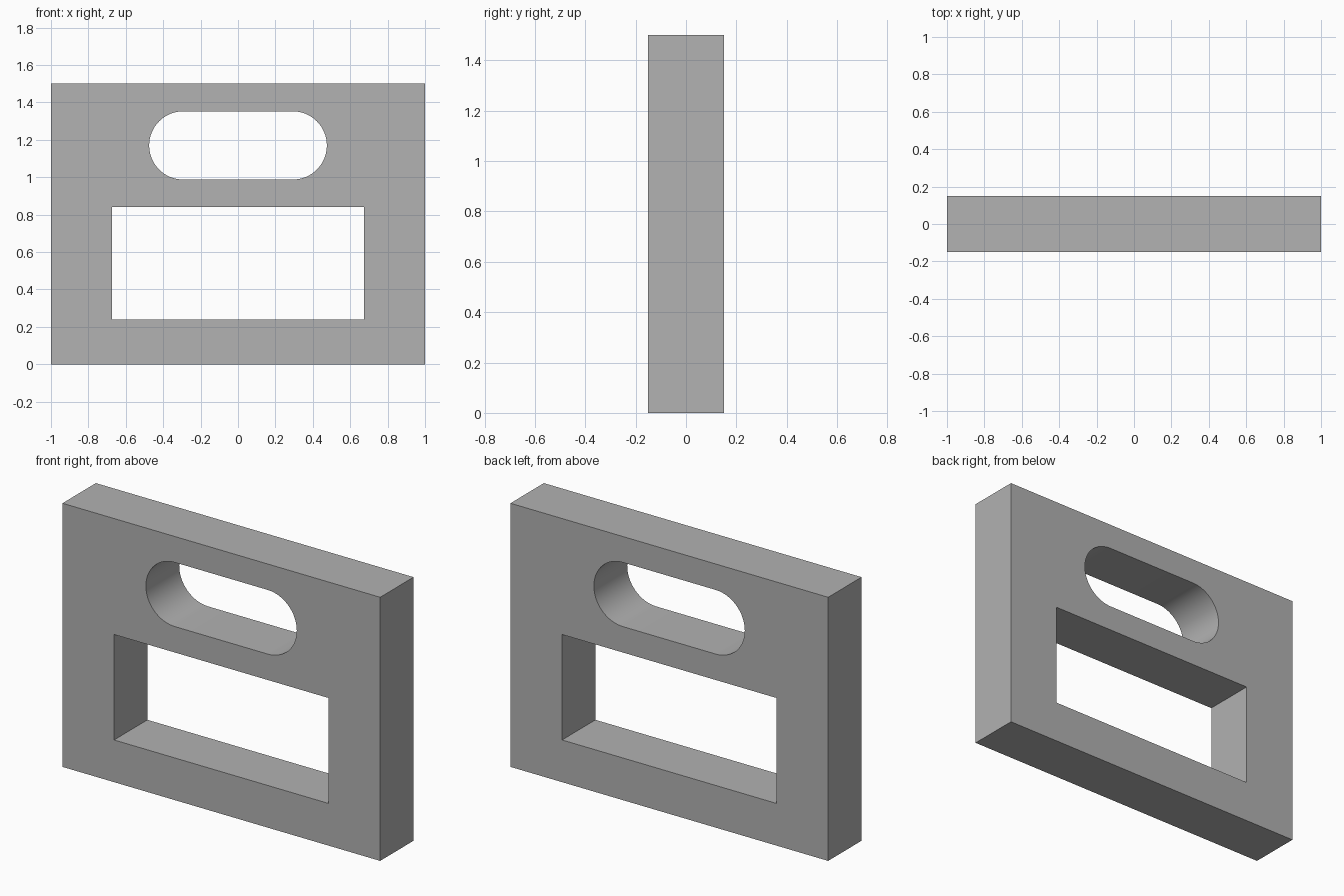
import bpy
import bmesh
import math
from mathutils import Matrix, Vector

if "Cube" in bpy.data.objects:
    bpy.data.objects.remove(bpy.data.objects["Cube"], do_unlink=True)

WIDTH, DEPTH, HEIGHT = 2.0, 0.3, 1.5

grey = bpy.data.materials.new("plain grey")
grey.use_nodes = True
colour = (0.445, 0.445, 0.445, 1.0)
grey.diffuse_color = colour
grey.node_tree.nodes["Principled BSDF"].inputs["Base Color"].default_value = colour


def prism(name, outline, depth):
    """Extrude an x-z outline along y, centred on y = 0."""
    bm = bmesh.new()
    face = bm.faces.new([bm.verts.new((x, -depth / 2, z)) for x, z in outline])
    side = bmesh.ops.extrude_face_region(bm, geom=[face])["geom"]
    moved = [v for v in side if isinstance(v, bmesh.types.BMVert)]
    bmesh.ops.translate(bm, verts=moved, vec=(0, depth, 0))
    bmesh.ops.recalc_face_normals(bm, faces=bm.faces)
    mesh = bpy.data.meshes.new(name)
    bm.to_mesh(mesh)
    bm.free()
    mesh.materials.append(grey)
    obj = bpy.data.objects.new(name, mesh)
    bpy.context.collection.objects.link(obj)
    return obj


def rectangle(half_width, low, high):
    return [(-half_width, low), (half_width, low), (half_width, high), (-half_width, high)]


def stadium(half_length, radius, z, steps=32):
    """Slot outline with two half-round ends."""
    points = []
    for side, start in ((1, -math.pi / 2), (-1, math.pi / 2)):
        for i in range(steps + 1):
            a = start + math.pi * i / steps
            points.append((side * (half_length - radius) + radius * math.cos(a),
                           z + radius * math.sin(a)))
    return points


# Plate and the two openings cut through it
plate = prism("plate", rectangle(WIDTH / 2, 0, HEIGHT), DEPTH)
cutters = [
    prism("window_cutter", rectangle(0.675, 0.24, 0.84), DEPTH * 2),
    prism("handle_slot_cutter", stadium(0.475, 0.1825, 1.17), DEPTH * 2),
]

bpy.ops.object.select_all(action="DESELECT")
plate.select_set(True)
bpy.context.view_layer.objects.active = plate
for cutter in cutters:
    cut = plate.modifiers.new(cutter.name, "BOOLEAN")
    cut.operation = "DIFFERENCE"
    cut.solver = "EXACT"
    cut.object = cutter
    bpy.ops.object.modifier_apply(modifier=cut.name)
for cutter in cutters:
    bpy.data.objects.remove(cutter, do_unlink=True)

# Smooth slot ends, crisp plate edges
bpy.ops.object.shade_smooth_by_angle(angle=math.radians(30))
